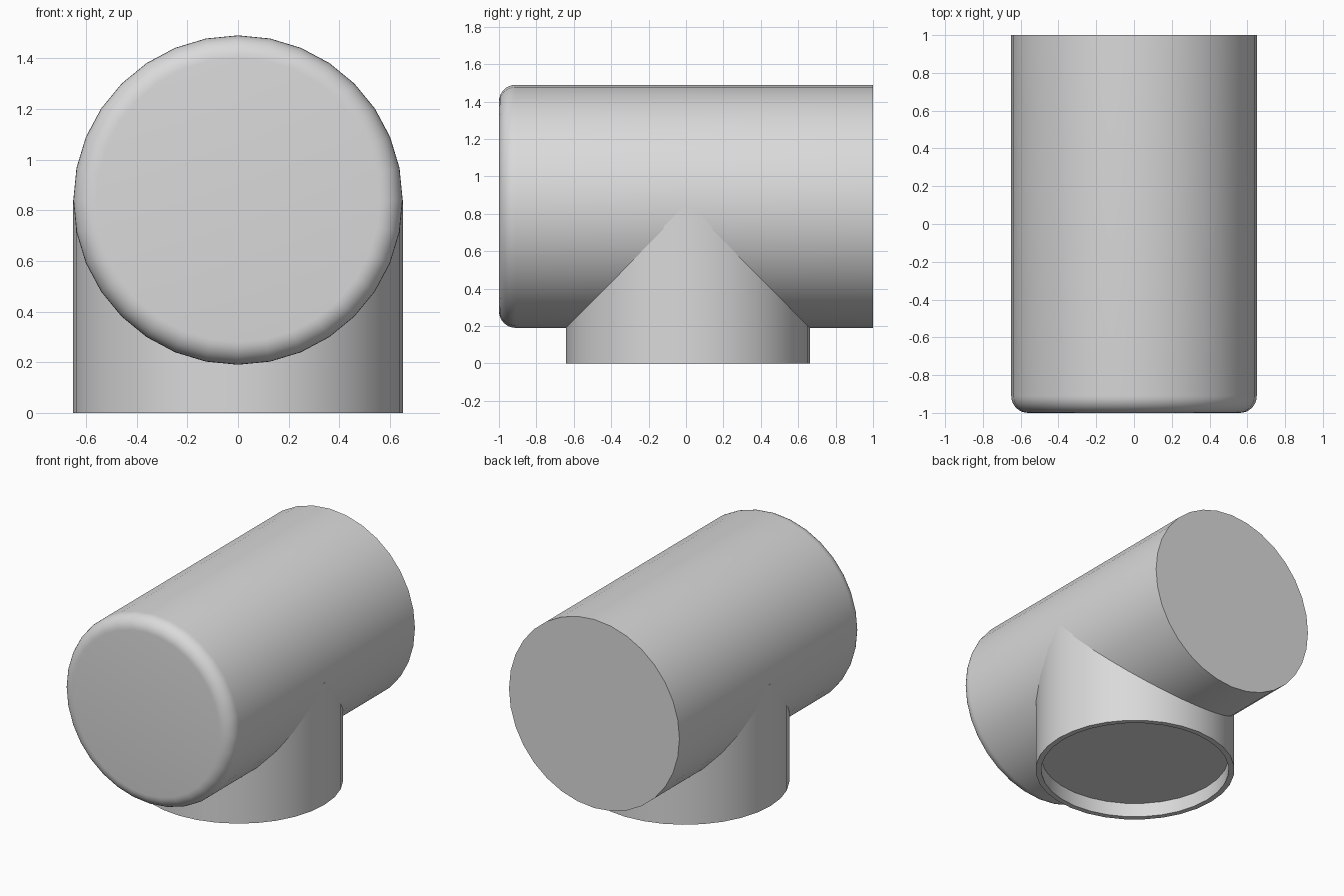
import bpy, math
from mathutils import Matrix

if "Cube" in bpy.data.objects:
    bpy.data.objects.remove(bpy.data.objects["Cube"])

SEG = 32
grey = bpy.data.materials.new("light grey")
grey.diffuse_color = (0.7, 0.7, 0.7, 1)
grey.use_nodes = True
grey.node_tree.nodes["Principled BSDF"].inputs["Base Color"].default_value = grey.diffuse_color


def lathe(name, profile, matrix):
    """Spin (radius, height) points about z and cap both ends."""
    verts, faces = [], []
    for r, h in profile:
        for i in range(SEG):
            a = 2 * math.pi * i / SEG
            verts.append(matrix @ Matrix.Rotation(a, 4, 'Z') @ Matrix.Translation((r, 0, h)).translation)
    for k in range(len(profile) - 1):
        for i in range(SEG):
            j = (i + 1) % SEG
            faces.append((k * SEG + i, k * SEG + j, (k + 1) * SEG + j, (k + 1) * SEG + i))
    last = (len(profile) - 1) * SEG
    faces.append(tuple(reversed(range(SEG))))
    faces.append(tuple(range(last, last + SEG)))
    mesh = bpy.data.meshes.new(name)
    mesh.from_pydata(verts, [], faces)
    mesh.materials.append(grey)
    obj = bpy.data.objects.new(name, mesh)
    bpy.context.collection.objects.link(obj)
    bpy.ops.object.select_all(action='DESELECT')
    bpy.context.view_layer.objects.active = obj
    obj.select_set(True)
    bpy.ops.object.shade_smooth_by_angle(angle=math.radians(35))
    return obj


# Horizontal barrel: flat back end, rounded front edge
R, FILLET = 0.65, 0.09
profile = [(R, -1.0)]
for k in range(9):
    a = math.pi / 2 * k / 8
    profile.append((R - FILLET + FILLET * math.cos(a), 1 - FILLET + FILLET * math.sin(a)))
lathe("horizontal_barrel", profile,
      Matrix.Translation((0, 0, 0.84)) @ Matrix.Rotation(math.pi / 2, 4, 'X'))

# Vertical stub with a shallow recess underneath
lathe("vertical_stub", [(0.615, 0.10), (0.615, 0.0), (0.652, 0.0), (0.652, 0.84)],
      Matrix.Translation((0, 0.01, 0)))
